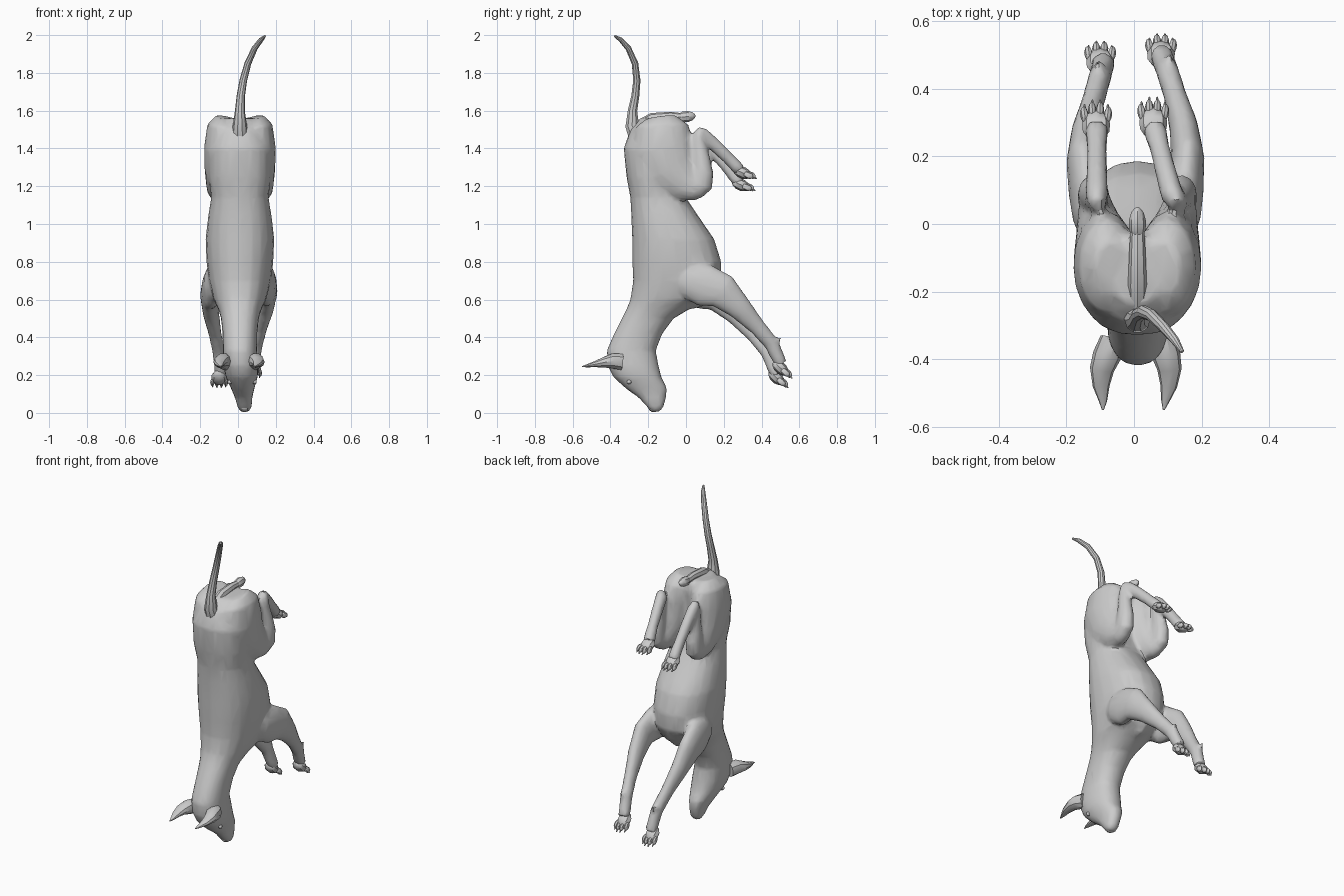
import bpy, bmesh
from math import cos, sin, pi
from mathutils import Vector

CX = 0.01  # body centre line


def ring(bm, c, u, v, ru, rv, n, p=1.0):
    """One closed cross-section; p < 1 makes it squarer."""
    def f(a):
        return abs(a) ** p * (1 if a > 0 else -1)
    return [bm.verts.new(c + u * ru * f(cos(2 * pi * i / n)) + v * rv * f(sin(2 * pi * i / n)))
            for i in range(n)]


def skin(bm, rings):
    faces = [bm.faces.new(rings[0]), bm.faces.new(rings[-1])]
    for a, b in zip(rings, rings[1:]):
        n = len(a)
        for i in range(n):
            faces.append(bm.faces.new((a[i], a[(i + 1) % n], b[(i + 1) % n], b[i])))
    bmesh.ops.recalc_face_normals(bm, faces=faces)


def loft(bm, pts, n=12):
    """Tube through (x, y, z, width radius, depth radius)."""
    cs = [Vector(p[:3]) for p in pts]
    rings = []
    for i, p in enumerate(pts):
        t = (cs[min(i + 1, len(cs) - 1)] - cs[max(i - 1, 0)]).normalized()
        u = Vector((1, 0, 0))
        u = (u - t * u.dot(t)).normalized()
        rings.append(ring(bm, cs[i], u, t.cross(u), p[3], p[-1], n))
    skin(bm, rings)


def ball(bm, c, d, length, w, h):
    """Ellipsoid-like blob pointing along d."""
    c, d = Vector(c), Vector(d).normalized()
    loft(bm, [(*(c + d * length * k), w * s, h * s) for k, s in
              ((-1, .15), (-.8, .6), (-.35, .94), (.2, .98), (.7, .7), (.95, .3), (1, .1))], 8)


def finish(name, bm, smooth=35):
    me = bpy.data.meshes.new(name)
    bm.to_mesh(me)
    bm.free()
    ob = bpy.data.objects.new(name, me)
    bpy.context.collection.objects.link(ob)
    bpy.ops.object.select_all(action='DESELECT')
    ob.select_set(True)
    bpy.context.view_layer.objects.active = ob
    return ob


def shade(ob):
    bpy.ops.object.shade_smooth_by_angle(angle=0.6)
    return ob


def side(pts, s, shift=(0, 0, 0)):
    """Put a limb on side s, bending its end by shift."""
    m = len(pts) - 1
    return [(CX + s * p[0] + shift[0] * i / m, p[1] + shift[1] * i / m, p[2] + shift[2] * i / m,
             p[3], p[-1]) for i, p in enumerate(pts)]


# Trunk, neck and head: z, back y, front y, half width, centre x
trunk = [
    (.005, -.180, -.14, .022, .035), (.03, -.205, -.12, .038, .035), (.08, -.25, -.105, .046, .03),
    (.13, -.32, -.10, .062, .025), (.19, -.385, -.13, .085, .02), (.25, -.415, -.145, .093, .015),
    (.33, -.42, -.16, .09, .01), (.42, -.38, -.125, .092, .01), (.50, -.34, -.065, .10, .01),
    (.55, -.315, .02, .115, .01), (.60, -.295, .12, .14, .01), (.70, -.28, .185, .165, .01),
    (.80, -.285, .187, .177, .01), (.92, -.285, .15, .182, .01), (1.05, -.29, .06, .167, .01),
    (1.14, -.295, .0, .152, .01), (1.25, -.315, -.03, .165, .01), (1.40, -.33, -.03, .165, .01),
    (1.50, -.295, -.02, .125, .01), (1.56, -.24, -.03, .07, .01)]
bm = bmesh.new()
X, Y = Vector((1, 0, 0)), Vector((0, 1, 0))
skin(bm, [ring(bm, Vector((x, (a + b) / 2, z)), X, Y, w, (b - a) / 2, 20, .88)
          for z, a, b, w, x in trunk])

# Limb paths on the +x side
foreleg = [(.12, -.04, .71, .04, .07), (.135, .02, .70, .055, .10), (.145, .10, .67, .055, .115),
           (.155, .19, .64, .05, .095), (.145, .28, .55, .043, .065), (.122, .37, .45, .034, .045),
           (.10, .445, .36, .034, .04), (.09, .475, .29, .034, .036), (.085, .495, .25, .035, .032)]
thigh = [(.08, -.13, 1.565, .05, .08), (.088, -.125, 1.52, .085, .14), (.095, -.125, 1.40, .095, .165),
         (.10, -.085, 1.29, .088, .15), (.115, .0, 1.21, .065, .10), (.125, .06, 1.185, .05, .065),
         (.13, .10, 1.18, .03, .035)]
shank = [(.128, .06, 1.16, .035, .03), (.13, .08, 1.20, .048, .062), (.13, .09, 1.27, .046, .056),
         (.125, .08, 1.36, .038, .045), (.12, .068, 1.44, .03, .034), (.12, .07, 1.49, .025, .024)]
pastern = [(.12, .055, 1.495, .022, .025), (.12, .085, 1.47, .034, .04), (.12, .15, 1.415, .032, .036),
           (.12, .22, 1.345, .03, .033), (.12, .285, 1.275, .036, .034)]
for s, fs, hs in ((1, (-.015, .01, .01), (-.07, 0, .01)), (-1, (-.015, -.015, -.05), (0, 0, -.06))):
    loft(bm, side(foreleg, s, fs), 14)
    loft(bm, side(thigh, s), 16)
    loft(bm, side(shank, s))
    loft(bm, side(pastern, s, hs))
    # wrist knob behind each foreleg
    ball(bm, (CX + s * .105 + fs[0] * .7, .475 + fs[1] * .7, .375 + fs[2] * .7), (0, .6, .5), .028, .015, .018)

# Breast ridge between the forelegs
ball(bm, (CX, .09, .68), (0, .5, 1), .14, .06, .08)

body = finish("body", bm)
for kind, opts in (('REMESH', dict(mode='VOXEL', voxel_size=.012)),
                   ('SMOOTH', dict(factor=.5, iterations=4)),
                   ('DECIMATE', dict(ratio=.16))):
    mod = body.modifiers.new(kind.title(), kind)
    for k, v in opts.items():
        setattr(mod, k, v)
    bpy.ops.object.modifier_apply(modifier=mod.name)
shade(body)


# Paws with four toes and claws
def paw(name, c, d):
    c, d = Vector(c), Vector(d).normalized()
    up = X.cross(d)
    bm = bmesh.new()
    ball(bm, c, d, .05, .042, .032)
    for i in range(4):
        k = i - 1.5
        reach = .035 + (.012 if abs(k) < 1 else 0)
        q = c + X * k * .023 + d * reach + up * (.006 if abs(k) < 1 else 0)
        ball(bm, q, d + X * k * .08, .027, .0125, .018)
        ball(bm, q + d * .027 - up * .004, d, .011, .004, .005)
    shade(finish(name, bm))


paw("front_paw_right", (.08, .50, .238), (0, .65, -.6))
paw("front_paw_left", (-.10, .478, .188), (0, .65, -.6))
paw("hind_paw_right", (.057, .298, 1.272), (0, .8, -.35))
paw("hind_paw_left", (-.112, .29, 1.208), (0, .8, -.35))

# Ears, scooped towards the crown
for s, name in ((1, "ear_right"), (-1, "ear_left")):
    bm = bmesh.new()
    loft(bm, side([(.075, -.34, .27, .035, .045), (.088, -.39, .275, .042, .042),
                   (.10, -.43, .268, .036, .03), (.10, -.48, .258, .025, .017),
                   (.092, -.525, .249, .012, .008), (.09, -.55, .245, .003, .003)], s, (-.012, 0, 0)), 10)
    shade(finish(name, bm))

# Eyes and nose
for s, name in ((1, "eye_right"), (-1, "eye_left")):
    bm = bmesh.new()
    ball(bm, (.022 + s * .062, -.30, .165), (s, -.5, -.3), .016, .014, .014)
    shade(finish(name, bm))
bm = bmesh.new()
ball(bm, (.035, -.178, .022), (0, .5, -.3), .025, .024, .016)
shade(finish("nose", bm))

# Tail
bm = bmesh.new()
loft(bm, [(.01, -.26, 1.46, .045), (.01, -.285, 1.52, .038), (.01, -.283, 1.60, .026),
          (.015, -.268, 1.68, .022), (.028, -.26, 1.76, .02), (.052, -.27, 1.85, .018),
          (.088, -.305, 1.93, .016), (.122, -.345, 1.975, .013), (.143, -.378, 1.995, .006)], 10)
shade(finish("tail", bm))

# Ridge under the tail ending in a small knob
bm = bmesh.new()
loft(bm, [(CX, -.24, 1.53, .025), (CX, -.18, 1.56, .028), (CX, -.08, 1.57, .024), (CX, -.01, 1.565, .02)], 8)
ball(bm, (CX, .0, 1.568), (0, 1, .1), .05, .026, .03)
shade(finish("rump_ridge", bm))
